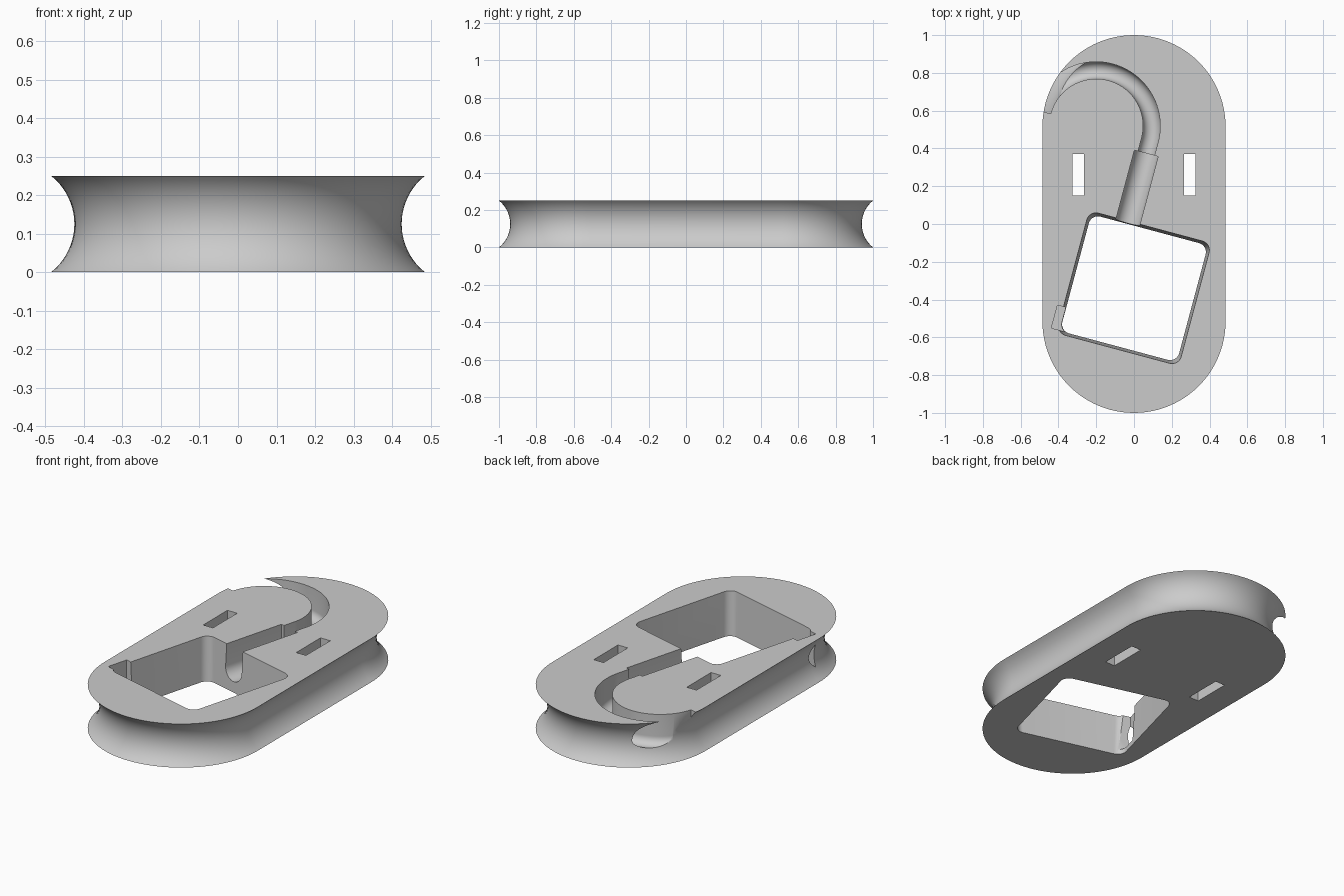
import bpy
import bmesh
from math import sin, cos, pi, radians, sqrt
from mathutils import Matrix, Vector

HEIGHT = 0.25
MID = HEIGHT / 2
TILT = Matrix.Rotation(radians(-15), 4, 'Z')

cube = bpy.data.objects.get("Cube")
if cube:
    bpy.data.objects.remove(cube, do_unlink=True)

grey = bpy.data.materials.new("light grey")
grey.use_nodes = True
colour = (0.6, 0.6, 0.6, 1)
grey.diffuse_color = colour
grey.node_tree.nodes["Principled BSDF"].inputs["Base Color"].default_value = colour


def loft(name, rings, matrix=Matrix()):
    """Closed solid through a list of equal-length rings."""
    bm = bmesh.new()
    loops = [[bm.verts.new(matrix @ Vector(p)) for p in ring] for ring in rings]
    for a, b in zip(loops, loops[1:]):
        for i in range(len(a)):
            j = (i + 1) % len(a)
            bm.faces.new((a[i], a[j], b[j], b[i]))
    bm.faces.new(loops[0])
    bm.faces.new(loops[-1])
    bmesh.ops.recalc_face_normals(bm, faces=bm.faces)
    mesh = bpy.data.meshes.new(name)
    bm.to_mesh(mesh)
    bm.free()
    mesh.materials.append(grey)
    obj = bpy.data.objects.new(name, mesh)
    bpy.context.collection.objects.link(obj)
    return obj


def rounded(cx, cy, hx, hy, r, z, steps=10):
    """Rounded rectangle outline at height z."""
    ring = []
    for k, (sx, sy) in enumerate([(1, 1), (-1, 1), (-1, -1), (1, -1)]):
        for i in range(steps + 1):
            a = pi / 2 * (k + i / steps)
            ring.append((cx + sx * (hx - r) + r * cos(a),
                         cy + sy * (hy - r) + r * sin(a), z))
    return ring


def box(name, x0, x1, y0, y1, z0, z1, matrix=Matrix()):
    corners = [(x0, y0), (x1, y0), (x1, y1), (x0, y1)]
    return loft(name, [[(x, y, z) for x, y in corners] for z in (z0, z1)], matrix)


def channel(name, path, r):
    """Sweep a round-bottomed, open-topped section along (x, y, heading)."""
    section = [(r, 0.3)] + [(r * cos(a), MID - r * sin(a))
                            for a in [pi * i / 20 for i in range(21)]] + [(-r, 0.3)]
    rings = [[(x + s * sin(h), y - s * cos(h), z) for s, z in section]
             for x, y, h in path]
    return loft(name, rings, TILT)


# Body: stadium with a concave groove around its rim
ARC_R = 0.16
rim_chord = sqrt(ARC_R ** 2 - MID ** 2)
rings = []
for i in range(25):
    z = HEIGHT * i / 24
    inset = sqrt(max(ARC_R ** 2 - (z - MID) ** 2, 0)) - rim_chord
    r = 0.485 - inset
    ring = []
    for end, start in ((1, 0), (-1, pi)):
        for k in range(49):
            a = start + pi * k / 48
            ring.append((r * cos(a), end * 0.515 + r * sin(a), z))
    rings.append(ring)
body = loft("cable_holder_body", rings)

# Tapered square opening
centre = TILT.inverted() @ Vector((0, -0.34, 0))
opening = loft("square_opening_cutter",
               [rounded(centre.x, centre.y, 0.32 + 0.06 * z, 0.32 + 0.06 * z, 0.05, z)
                for z in (-0.05, 0.3)], TILT)

# Cable channels: wide plug seat, then narrow hook leaving through the rim
LINE = -0.034
seat = channel("plug_channel_cutter",
               [(LINE, -0.1, pi / 2), (LINE, 0.378, pi / 2)], 0.065)
HOOK_R = 0.294
hook_path = [(LINE, 0.3, pi / 2)]
for i in range(65):
    a = pi * i / 64
    hook_path.append((LINE - HOOK_R + HOOK_R * cos(a), 0.45 + HOOK_R * sin(a), a + pi / 2))
hook = channel("cable_channel_cutter", hook_path, 0.045)

# Finger notch beside the opening, and a pair of strap slots
notch = box("notch_cutter", -0.28, -0.2, -0.645, -0.52, 0.03, 0.3, TILT)
slots = [box("strap_slot_cutter", s * 0.295 - 0.031, s * 0.295 + 0.031,
             0.15, 0.37, -0.05, 0.3) for s in (-1, 1)]

# Cut everything from the body
bpy.ops.object.select_all(action='DESELECT')
bpy.context.view_layer.objects.active = body
body.select_set(True)
for cutter in [opening, seat, hook, notch] + slots:
    mod = body.modifiers.new("cut", 'BOOLEAN')
    mod.operation = 'DIFFERENCE'
    mod.solver = 'EXACT'
    mod.object = cutter
    bpy.ops.object.modifier_apply(modifier=mod.name)
    bpy.data.objects.remove(cutter, do_unlink=True)

bpy.ops.object.shade_smooth_by_angle(angle=radians(30))
